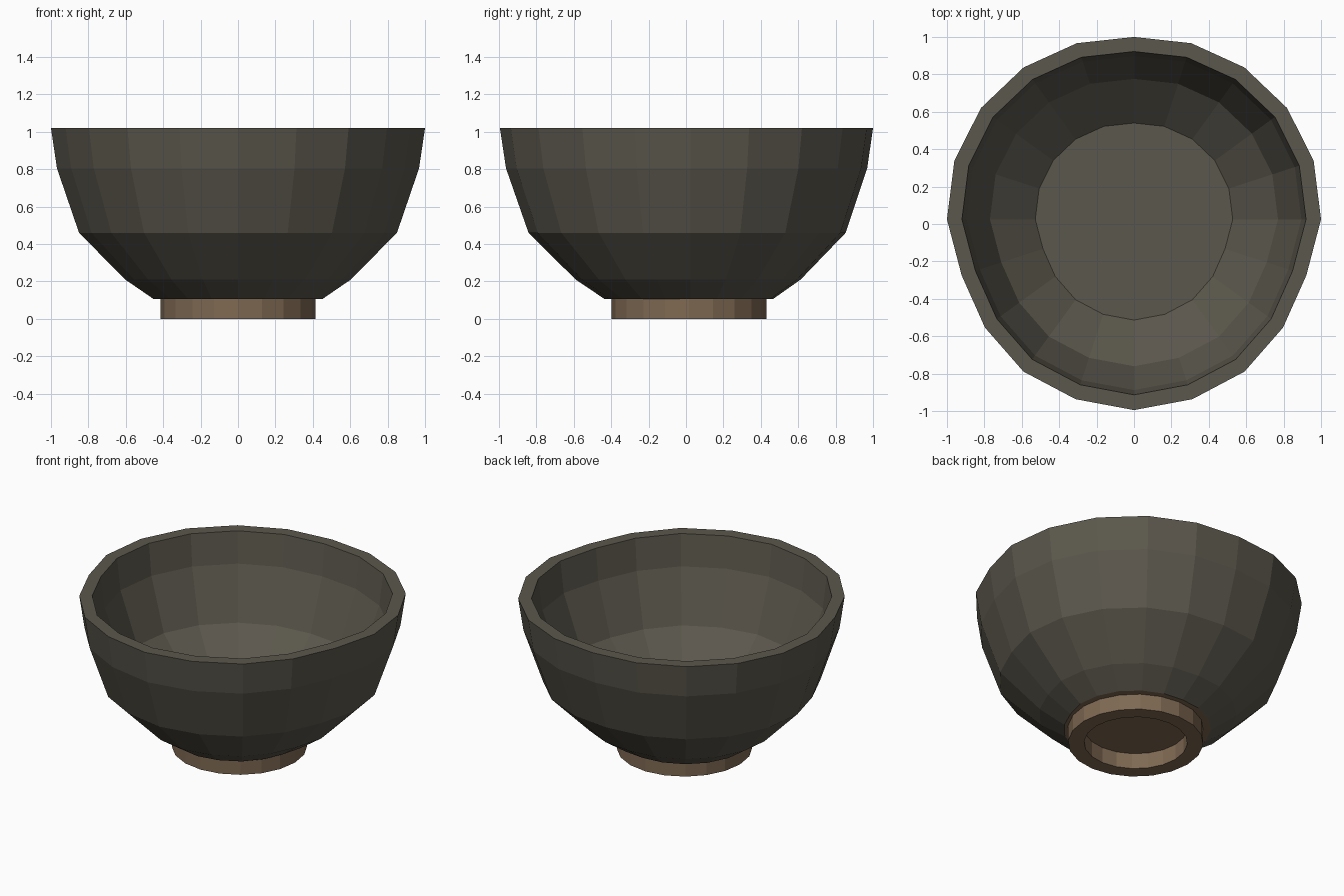
import bpy, bmesh, math

if "Cube" in bpy.data.objects:
    bpy.data.objects.remove(bpy.data.objects["Cube"])

SIDES = 20
CY = 0.025
# slight hand-made wobble of the radius, back to front, mirrored in x
WOBBLE = [0.975, 0.99, 1.004, 1.012, 1.01, 1.0, 0.969, 0.985, 1.006, 1.011, 1.02]


def material(name, rgb):
    m = bpy.data.materials.new(name)
    m.diffuse_color = (*rgb, 1)
    m.use_nodes = True
    m.node_tree.nodes["Principled BSDF"].inputs["Base Color"].default_value = m.diffuse_color
    return m


clay = material("dark grey clay", (0.105, 0.096, 0.073))
brown = material("brown foot clay", (0.212, 0.142, 0.086))


def ring(bm, r, z, cy, wobbly):
    verts = []
    for i in range(SIDES):
        a = 2 * math.pi * i / SIDES
        k = WOBBLE[min(i, SIDES - i)] if wobbly else 1.0
        verts.append(bm.verts.new((r * k * math.sin(a), cy + r * k * math.cos(a), z)))
    return verts


def lathe(name, profile, mats, cy, wobbly, closed):
    """Join rings along the profile; loop it, or cap both ends."""
    bm = bmesh.new()
    rings = [ring(bm, r, z, cy, wobbly) for r, z in profile]
    pairs = list(zip(rings, rings[1:]))
    if closed:
        pairs.append((rings[-1], rings[0]))
    for a, b in pairs:
        for i in range(SIDES):
            j = (i + 1) % SIDES
            bm.faces.new((a[i], a[j], b[j], b[i]))
    if not closed:
        bm.faces.new(rings[0])
        bm.faces.new(rings[-1])
    bmesh.ops.recalc_face_normals(bm, faces=bm.faces[:])
    if len(mats) > 1:
        # underside of the bowl takes the foot colour
        for f in bm.faces:
            if f.calc_center_median().z < 0.11:
                f.material_index = 1
    me = bpy.data.meshes.new(name)
    bm.to_mesh(me)
    bm.free()
    for m in mats:
        me.materials.append(m)
    ob = bpy.data.objects.new(name, me)
    bpy.context.collection.objects.link(ob)
    return ob


# bowl: outside up to the rim, then down the inside to the flat floor
lathe("bowl", [(0.45, 0.105), (0.603, 0.21), (0.85, 0.46), (0.968, 0.805), (1.0, 1.02),
               (0.92, 1.02), (0.895, 0.81), (0.77, 0.47), (0.528, 0.25)],
      [clay, brown], CY, True, False)

# hollow foot ring
lathe("foot_ring", [(0.414, 0.0), (0.414, 0.105), (0.316, 0.105), (0.316, 0.0)],
      [brown], 0.016, False, True)
